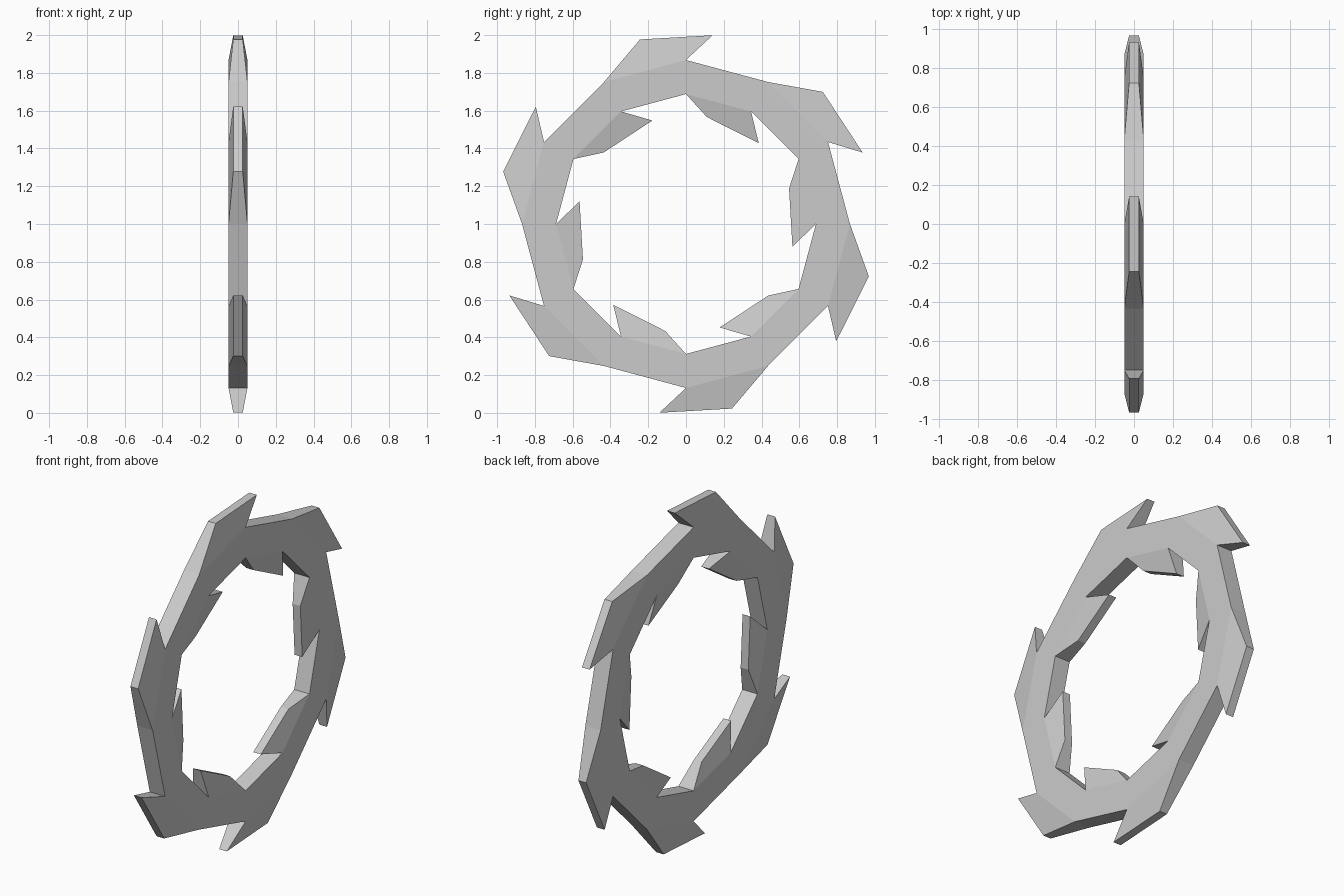
import bpy, bmesh
from math import cos, sin, radians

if "Cube" in bpy.data.objects:
    bpy.data.objects.remove(bpy.data.objects["Cube"])

HALF, TIP = 0.05, 0.025      # half thickness of the band and of the blade tips
OUTER, INNER = 0.868, 0.688  # band radii
bm = bmesh.new()


def pair(radius, degrees, half):
    """Two vertices, one on each side of the ring plane."""
    a = radians(degrees)
    return [bm.verts.new((x, radius * cos(a), 1 + radius * sin(a)))
            for x in (-half, half)]


def quad(a, b):
    bm.faces.new((a[0], a[1], b[1], b[0]))


def blade(a, b, tip_a, tip_b):
    """Slanted, tapered blade grown from the rim panel a-b."""
    quad(a, tip_a)
    quad(tip_a, tip_b)
    quad(tip_b, b)
    for s in (0, 1):
        bm.faces.new((a[s], tip_a[s], tip_b[s], b[s]))


# Twelve-sided band
outer = [pair(OUTER, 30 * i, HALF) for i in range(12)]
inner = [pair(INNER, 30 * i, HALF) for i in range(12)]

for i in range(12):
    j = (i + 1) % 12
    for s in (0, 1):
        bm.faces.new((outer[i][s], outer[j][s], inner[j][s], inner[i][s]))
    base = 30 * i
    if i % 2:
        # Outer blade on every other panel, plain inner wall
        blade(outer[j], outer[i],
              pair(1.007, base + 14, TIP), pair(1.009, base - 8, TIP))
        quad(inner[i], inner[j])
    else:
        # Inner tooth on the remaining panels, plain outer wall
        blade(inner[j], inner[i],
              pair(0.577, base + 19, TIP), pair(0.576, base - 12, TIP))
        quad(outer[i], outer[j])

bmesh.ops.recalc_face_normals(bm, faces=bm.faces)
mesh = bpy.data.meshes.new("bladed_ring")
bm.to_mesh(mesh)
bm.free()
bpy.context.collection.objects.link(bpy.data.objects.new("bladed_ring", mesh))
